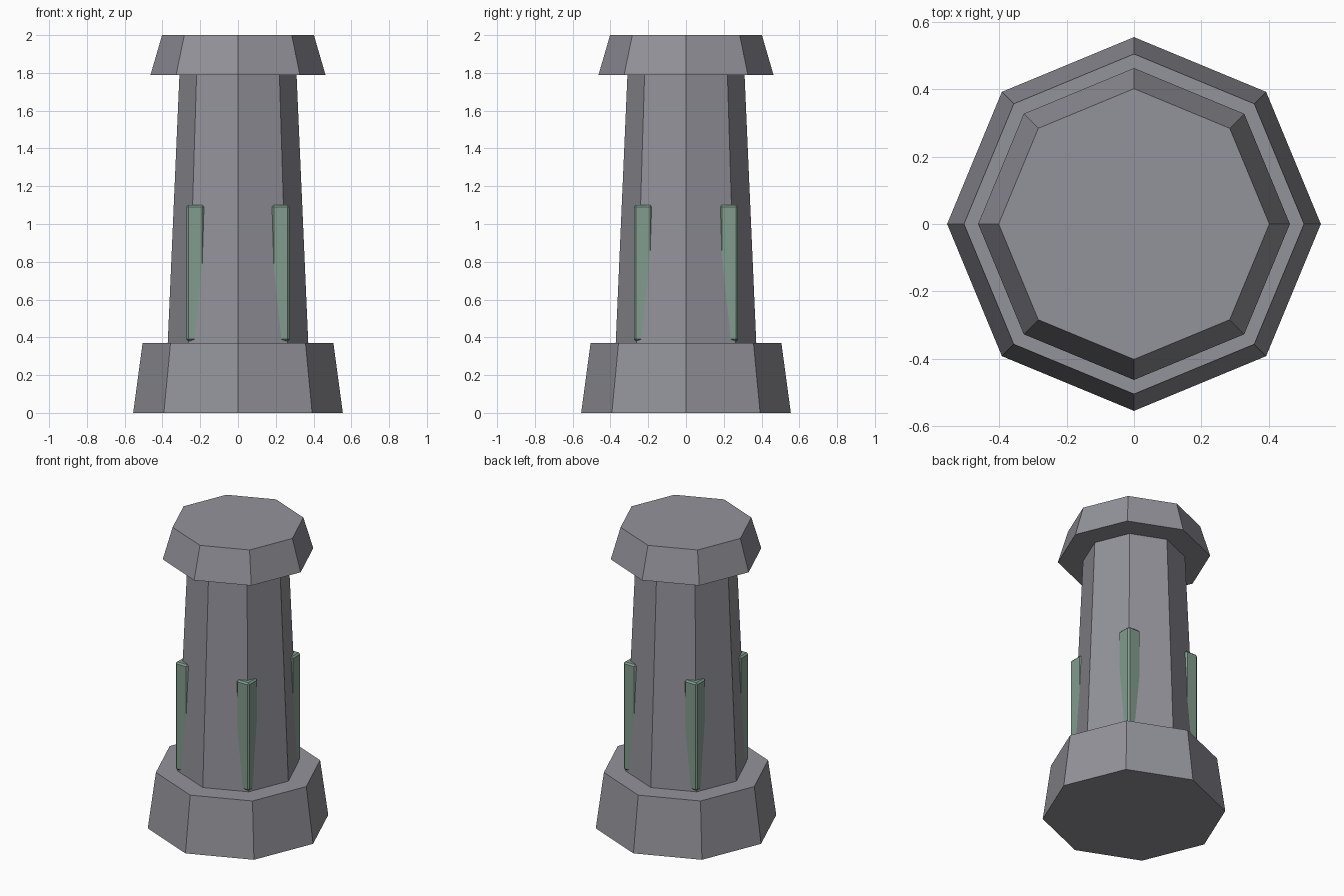
import bpy
import bmesh
from mathutils import Matrix, Vector

cube = bpy.data.objects.get("Cube")
if cube:
    bpy.data.objects.remove(cube, do_unlink=True)


def make_material(name, rgb):
    mat = bpy.data.materials.new(name)
    mat.use_nodes = True
    color = (*rgb, 1)
    mat.diffuse_color = color
    mat.node_tree.nodes["Principled BSDF"].inputs["Base Color"].default_value = color
    return mat


def add_object(name, bm, mat):
    mesh = bpy.data.meshes.new(name)
    bm.to_mesh(mesh)
    bm.free()
    mesh.materials.append(mat)
    obj = bpy.data.objects.new(name, mesh)
    bpy.context.collection.objects.link(obj)
    return obj


def octagon_block(name, z0, z1, r0, r1, mat):
    """Tapered octagonal block with corners on the x and y axes."""
    bm = bmesh.new()
    bmesh.ops.create_cone(bm, cap_ends=True, segments=8, radius1=r0, radius2=r1,
                          depth=z1 - z0,
                          matrix=Matrix.Translation((0, 0, (z0 + z1) / 2)))
    return add_object(name, bm, mat)


def bevelled_box(name, low, high, bevel, mat):
    low, high = Vector(low), Vector(high)
    bm = bmesh.new()
    bmesh.ops.create_cube(bm, size=1, matrix=Matrix.Translation((low + high) / 2)
                          @ Matrix.Diagonal((*(high - low), 1)))
    bmesh.ops.bevel(bm, geom=bm.edges[:], offset=bevel, segments=1,
                    affect='EDGES', profile=0.5)
    return add_object(name, bm, mat)


stone = make_material("grey stone", (0.29, 0.29, 0.325))
green = make_material("muted green", (0.225, 0.335, 0.27))

# Stone column
octagon_block("base", 0, 0.37, 0.555, 0.505, stone)
octagon_block("shaft", 0.37, 1.79, 0.372, 0.31, stone)
octagon_block("cap", 1.79, 2.0, 0.463, 0.402, stone)

# Upright strips sunk into the four diagonal corners of the shaft
for side, sx in (("left", 1), ("right", -1)):
    for end, sy in (("front", -1), ("back", 1)):
        xs = sorted((sx * 0.18, sx * 0.273))
        ys = sorted((sy * 0.18, sy * 0.276))
        bevelled_box(f"{end}_{side}_strip", (xs[0], ys[0], 0.38),
                     (xs[1], ys[1], 1.1), 0.01, green)
